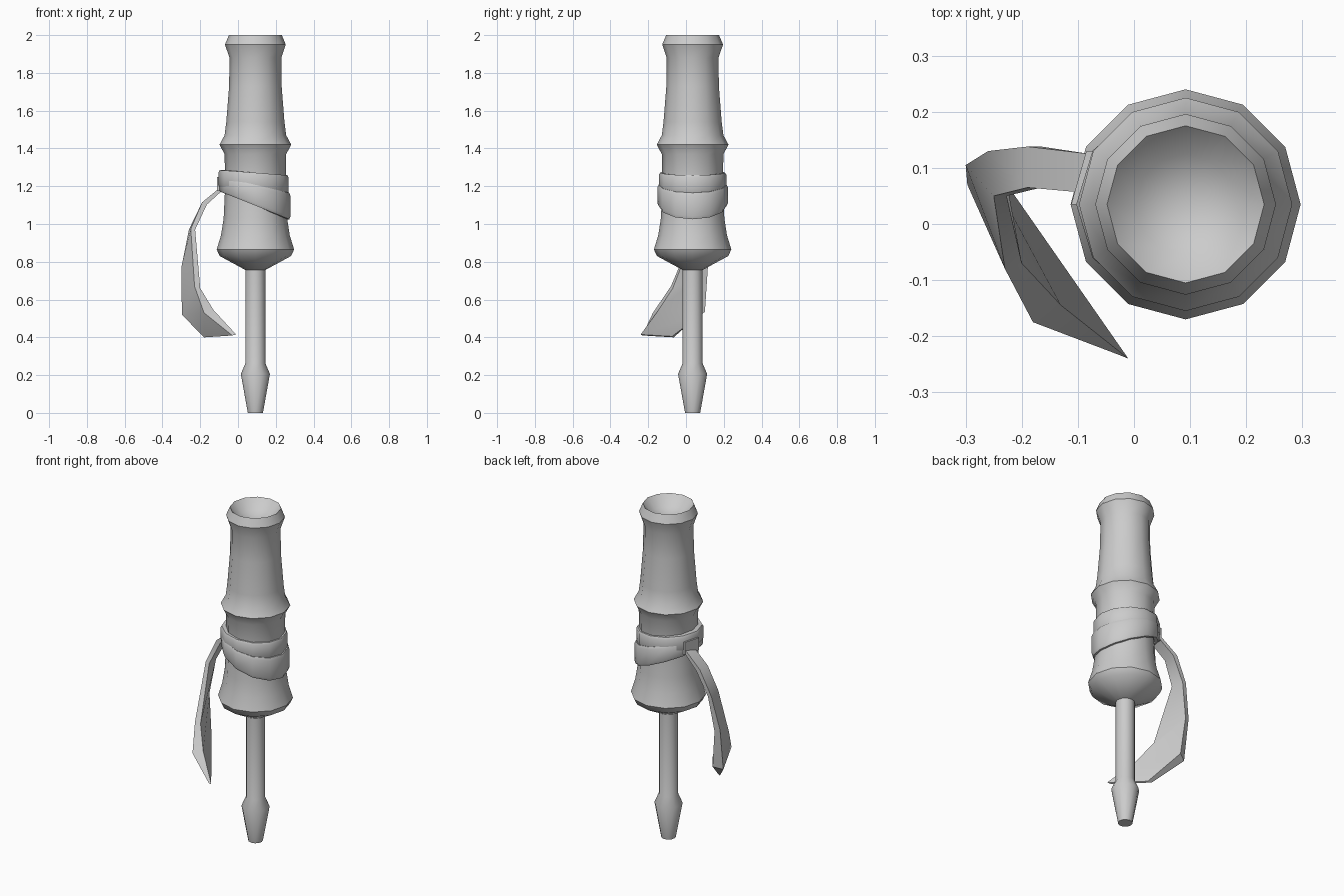
import bpy, bmesh
from math import pi, cos, sin, radians
from mathutils import Vector

if "Cube" in bpy.data.objects:
    bpy.data.objects.remove(bpy.data.objects["Cube"])

CX, CY, SIDES = 0.092, 0.035, 12


def finish(name, bm, angle=40):
    bmesh.ops.recalc_face_normals(bm, faces=bm.faces)
    mesh = bpy.data.meshes.new(name)
    bm.to_mesh(mesh)
    bm.free()
    ob = bpy.data.objects.new(name, mesh)
    bpy.context.collection.objects.link(ob)
    bpy.ops.object.select_all(action='DESELECT')
    ob.select_set(True)
    bpy.context.view_layer.objects.active = ob
    bpy.ops.object.shade_smooth_by_angle(angle=radians(angle))
    return ob


def loft(bm, rings, closed=False, caps=False):
    """Bridge equally long closed rings of points with quads."""
    loops = [[bm.verts.new(p) for p in ring] for ring in rings]
    n = len(loops[0])
    pairs = list(zip(loops, loops[1:]))
    if closed:
        pairs.append((loops[-1], loops[0]))
    for a, b in pairs:
        for i in range(n):
            j = (i + 1) % n
            bm.faces.new((a[i], a[j], b[j], b[i]))
    if caps:
        bm.faces.new(loops[0])
        bm.faces.new(loops[-1])
    return loops


def circle(r, z):
    return [(CX + r * cos(2 * pi * i / SIDES), CY + r * sin(2 * pi * i / SIDES), z)
            for i in range(SIDES)]


def lathe(name, profile, dish=None):
    """Turn an (r, z) profile; dish closes the top with a sunken centre."""
    bm = bmesh.new()
    loops = loft(bm, [circle(r, z) for r, z in profile])
    bm.faces.new(loops[0])
    if dish is None:
        bm.faces.new(loops[-1])
    else:
        inner = [bm.verts.new(p) for p in circle(*dish[0])]
        centre = bm.verts.new((CX, CY, dish[1]))
        for i in range(SIDES):
            j = (i + 1) % SIDES
            bm.faces.new((loops[-1][i], loops[-1][j], inner[j], inner[i]))
            bm.faces.new((inner[i], inner[j], centre))
    return finish(name, bm)


# Turned handle with a hollowed end
lathe("handle", [(0.05, 0.755), (0.188, 0.83), (0.205, 0.865), (0.182, 0.94),
                 (0.168, 1.03), (0.160, 1.20), (0.163, 1.37), (0.190, 1.42),
                 (0.163, 1.47), (0.154, 1.54), (0.139, 1.73), (0.137, 1.88),
                 (0.161, 1.95), (0.140, 2.0)], dish=((0.09, 1.945), 1.915))

# Shaft and flared, tapering tip
lathe("shaft", [(0.040, 0.0), (0.077, 0.206), (0.053, 0.262), (0.053, 0.78)])


def band(name, right, left, r_right, r_left):
    """Tilted wrap: (bottom, top) heights at the +x and -x sides."""
    bm = bmesh.new()
    rings = []
    for i in range(SIDES):
        a = 2 * pi * i / SIDES
        t = (1 - cos(a)) / 2
        lo = right[0] + (left[0] - right[0]) * t
        hi = right[1] + (left[1] - right[1]) * t
        r = r_right + (r_left - r_right) * t ** 3
        edge = 0.12 * (hi - lo)
        section = [(0.155, lo), (r - 0.006, lo), (r, lo + edge),
                   (r, hi - edge), (r - 0.006, hi), (0.155, hi)]
        rings.append([(CX + p * cos(a), CY + p * sin(a), z) for p, z in section])
    loft(bm, rings, closed=True)
    return finish(name, bm)


# Two crossing cloth wraps that meet on the left
band("lower_wrap", (1.025, 1.165), (1.17, 1.25), 0.186, 0.190)
band("upper_wrap", (1.16, 1.258), (1.195, 1.285), 0.176, 0.195)

# Knot where the wraps meet
bm = bmesh.new()
loft(bm, [[(-0.112, 0.035, z0), (-0.085, 0.13, z0), (-0.065, 0.13, z0), (-0.085, 0.035, z0)]
          for z0 in (1.175, 1.25)], caps=True)
finish("knot", bm, 30)

# Hanging ribbon: front edge, back edge, offset to the inner face
stations = [
    ((-0.08, 0.055, 1.205), (-0.08, 0.125, 1.205), (0.00, 0.00, -0.025)),
    ((-0.19, 0.065, 1.115), (-0.19, 0.138, 1.115), (0.025, 0.00, -0.012)),
    ((-0.25, 0.050, 0.975), (-0.26, 0.130, 0.970), (0.023, 0.00, -0.005)),
    ((-0.23, -0.080, 0.670), (-0.30, 0.105, 0.770), (0.030, 0.01, -0.010)),
    ((-0.18, -0.175, 0.530), (-0.297, 0.070, 0.520), (0.050, 0.03, 0.015)),
    ((-0.03, -0.232, 0.410), (-0.18, -0.065, 0.400), (0.020, -0.008, 0.005)),
]
rings = []
for front, back, off in stations:
    f, b, o = Vector(front), Vector(back), Vector(off)
    rings.append([f, b, b + o, f + o])
bm = bmesh.new()
loft(bm, rings, caps=True)
finish("ribbon", bm, 30)
